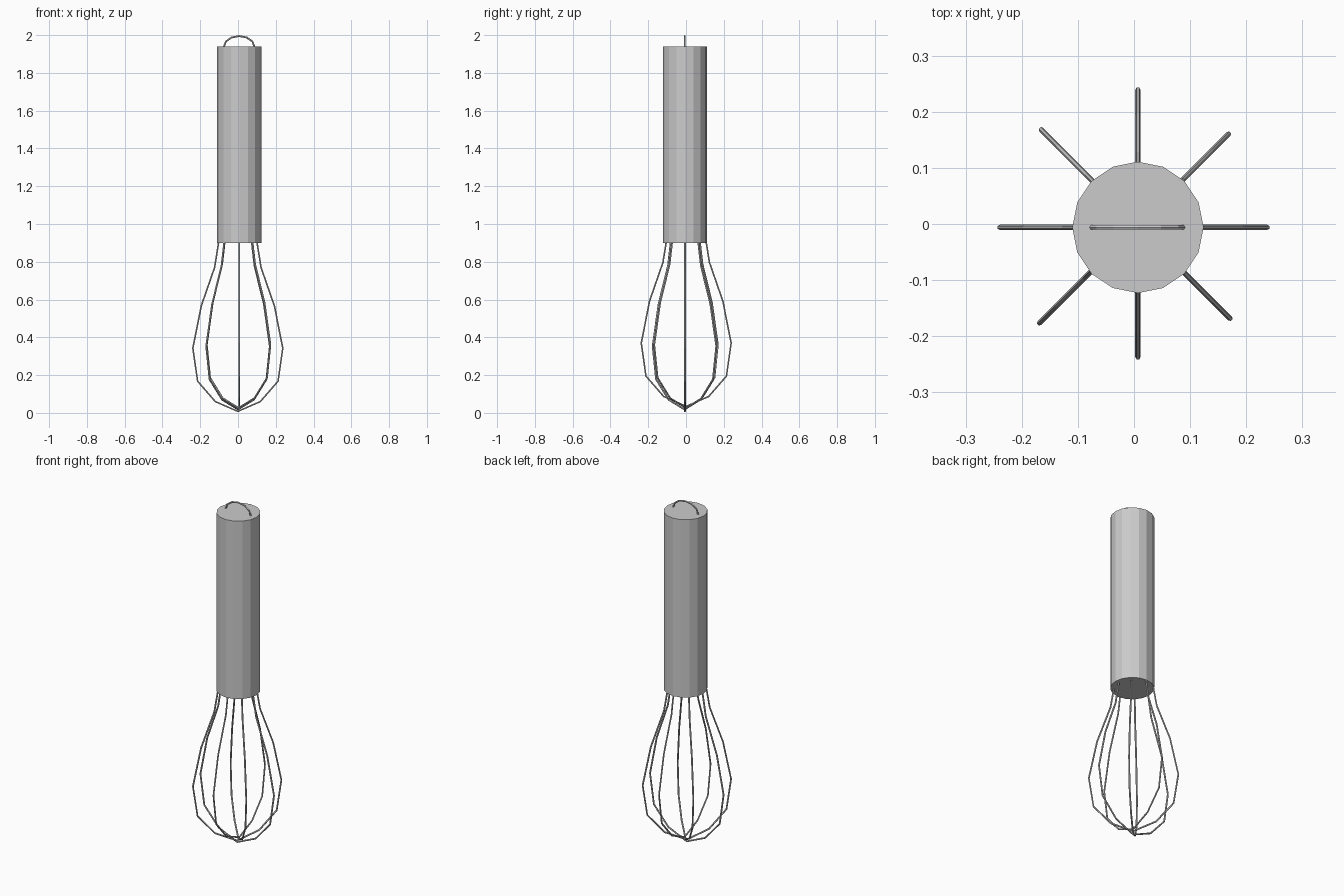
import bpy
from math import cos, sin, pi, radians

if "Cube" in bpy.data.objects:
    bpy.data.objects.remove(bpy.data.objects["Cube"])

WIRE = 0.0048


def wire(name, points):
    """Thin faceted tube following a polyline."""
    cu = bpy.data.curves.new(name, 'CURVE')
    cu.dimensions = '3D'
    cu.bevel_depth = WIRE
    cu.bevel_resolution = 1
    cu.use_fill_caps = True
    sp = cu.splines.new('POLY')
    sp.points.add(len(points) - 1)
    for p, co in zip(sp.points, points):
        p.co = (*co, 1)
    sp.use_smooth = False
    ob = bpy.data.objects.new(name, cu)
    bpy.context.collection.objects.link(ob)
    return ob


# Handle: 16-sided cylinder
bpy.ops.mesh.primitive_cylinder_add(vertices=16, radius=0.117, depth=1.04,
                                    location=(0.007, -0.006, 1.42))
bpy.context.object.name = "handle"

# Hanging loop on top of the handle
arc = [(0.006 + 0.081 * cos(pi * i / 6), -0.006, 1.938 + 0.057 * sin(pi * i / 6))
       for i in range(7)]
ends = [(0.087, -0.006, 1.91)], [(-0.075, -0.006, 1.91)]
wire("hanging_loop", ends[0] + arc + ends[1])

# Whisk wires: half profile (radius, height), mirrored into a full loop
half = [(0.092, 0.95), (0.102, 0.90), (0.123, 0.77), (0.194, 0.565),
        (0.238, 0.343), (0.213, 0.168), (0.119, 0.06)]
profile = half + [(0, 0.008)] + [(-r, z) for r, z in reversed(half)]

# angle, centre x, centre y, height offset of each loop
loops = [(0, -0.001, -0.006, 0.0), (45, 0.0, -0.008, 0.010),
         (135, 0.003, 0.0, 0.018), (90, 0.007, 0.001, 0.027)]
for i, (deg, cx, cy, dz) in enumerate(loops):
    a = radians(deg)
    wire(f"whisk_wire_{i + 1}",
         [(cx + r * cos(a), cy + r * sin(a), z + dz) for r, z in profile])
